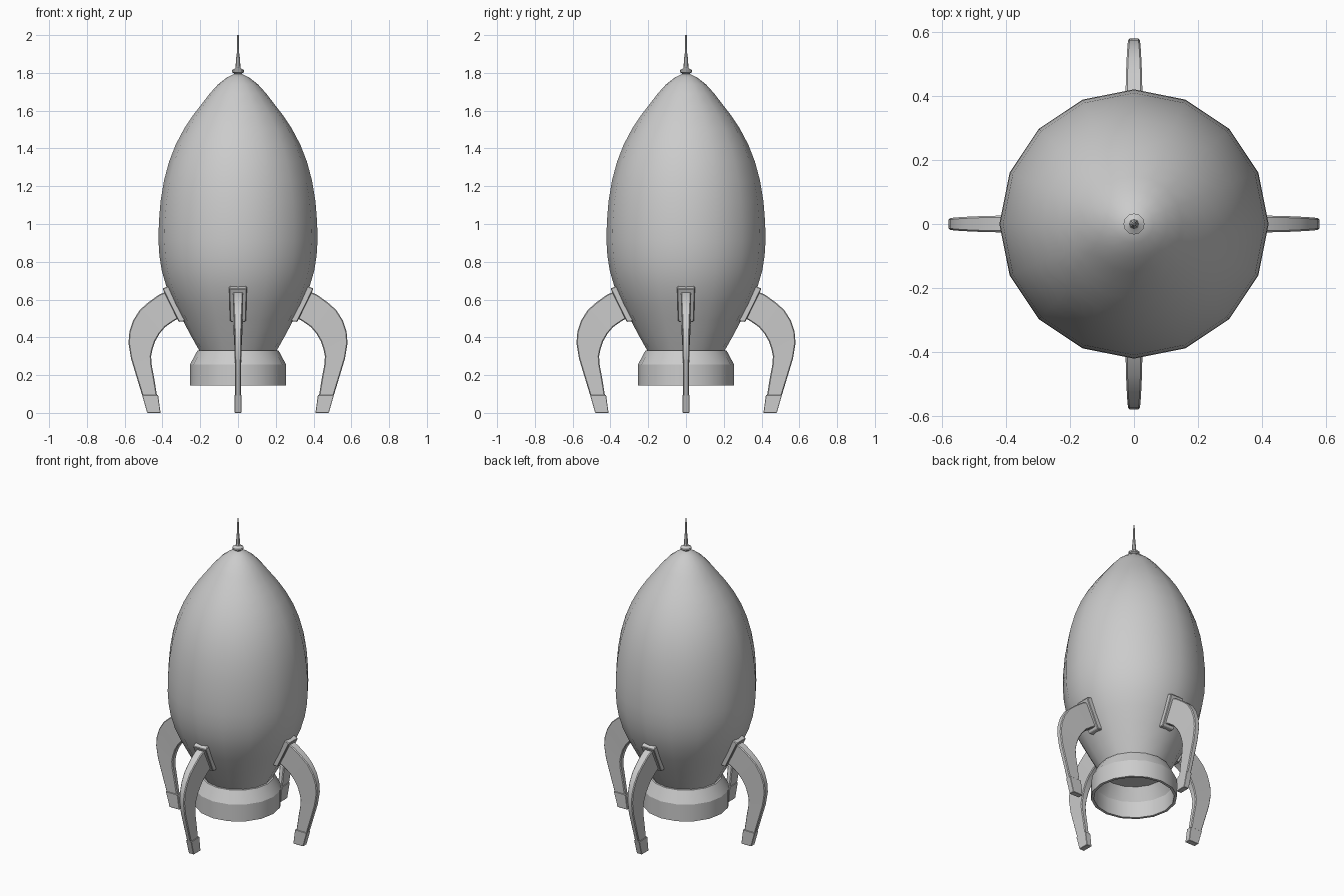
import bpy, bmesh, math
from mathutils import Matrix

cube = bpy.data.objects.get("Cube")
if cube:
    bpy.data.objects.remove(cube, do_unlink=True)

GREY = (0.6, 0.6, 0.6, 1.0)
grey = bpy.data.materials.new("plain grey")
grey.use_nodes = True
grey.diffuse_color = GREY
grey.node_tree.nodes["Principled BSDF"].inputs["Base Color"].default_value = GREY


def finish(name, bm, angle=30):
    """Turn a bmesh into a smooth-shaded object with sharp corners kept."""
    bmesh.ops.recalc_face_normals(bm, faces=bm.faces)
    mesh = bpy.data.meshes.new(name)
    bm.to_mesh(mesh)
    bm.free()
    mesh.materials.append(grey)
    mesh.shade_smooth()
    mesh.set_sharp_from_angle(angle=math.radians(angle))
    obj = bpy.data.objects.new(name, mesh)
    bpy.context.collection.objects.link(obj)
    return obj


def loft(bm, rings, closed=False):
    """Skin a list of rings; cap both ends unless the loft closes on itself."""
    rings = [[bm.verts.new(p) for p in ring] for ring in rings]
    pairs = list(zip(rings, rings[1:]))
    if closed:
        pairs.append((rings[-1], rings[0]))
    for a, b in pairs:
        for i in range(len(a)):
            j = (i + 1) % len(a)
            bm.faces.new((a[i], a[j], b[j], b[i]))
    if not closed:
        bm.faces.new(rings[0])
        bm.faces.new(rings[-1])


def lathe(name, profile, sides=16, closed=False, angle=30):
    """Revolve (radius, height) points about the vertical axis."""
    bm = bmesh.new()
    turns = [2 * math.pi * i / sides for i in range(sides)]
    loft(bm, [[(r * math.cos(t), r * math.sin(t), z) for t in turns]
              for r, z in profile], closed)
    return finish(name, bm, angle)


def strut(name, sections, bevel, turn):
    """Loft sections (outer r, outer z, inner r, inner z, half width) and turn."""
    bm = bmesh.new()
    loft(bm, [[(ro, -w, zo), (ro, w, zo), (ri, w, zi), (ri, -w, zi)]
              for ro, zo, ri, zi, w in sections])
    bmesh.ops.recalc_face_normals(bm, faces=bm.faces)
    edges = [e for e in bm.edges if e.calc_face_angle(0) > math.radians(50)]
    bmesh.ops.bevel(bm, geom=edges, offset=bevel, segments=1, affect='EDGES')
    bmesh.ops.transform(bm, matrix=Matrix.Rotation(turn, 4, 'Z'), verts=bm.verts)
    return finish(name, bm)


# Egg-shaped hull
lathe("hull", [
    (0.205, 0.33), (0.25, 0.41), (0.295, 0.495), (0.34, 0.58), (0.378, 0.665),
    (0.403, 0.75), (0.416, 0.83), (0.421, 0.91), (0.419, 1.01), (0.410, 1.12),
    (0.392, 1.23), (0.365, 1.33), (0.330, 1.42), (0.285, 1.505),
    (0.235, 1.58), (0.20, 1.625), (0.15, 1.69), (0.105, 1.74),
    (0.06, 1.775), (0.02, 1.795)])

# Hollow engine nozzle
lathe("nozzle", [
    (0.215, 0.33), (0.255, 0.255), (0.255, 0.145),
    (0.238, 0.145), (0.238, 0.25), (0.195, 0.333)], closed=True, angle=25)

# Antenna with collar
lathe("antenna_collar", [
    (0.018, 1.785), (0.022, 1.798), (0.033, 1.804), (0.033, 1.814),
    (0.022, 1.82), (0.014, 1.826)], sides=12)
lathe("antenna", [
    (0.016, 1.815), (0.013, 1.835), (0.008, 1.90), (0.006, 1.905),
    (0.004, 2.0)], sides=8)

# Four curved legs, each with a mounting pad and a foot
LEG = [
    (0.375, 0.645, 0.300, 0.510, 0.027),
    (0.420, 0.625, 0.345, 0.483, 0.026),
    (0.475, 0.585, 0.385, 0.455, 0.025),
    (0.520, 0.545, 0.415, 0.420, 0.023),
    (0.555, 0.490, 0.438, 0.380, 0.021),
    (0.575, 0.430, 0.452, 0.340, 0.019),
    (0.580, 0.370, 0.460, 0.300, 0.018),
    (0.567, 0.290, 0.457, 0.255, 0.017),
    (0.540, 0.200, 0.443, 0.180, 0.016),
    (0.505, 0.085, 0.427, 0.080, 0.015)]
PAD = [
    (0.400, 0.658, 0.350, 0.680, 0.047),
    (0.314, 0.482, 0.264, 0.486, 0.042)]
FOOT = [
    (0.508, 0.095, 0.423, 0.095, 0.019),
    (0.481, 0.000, 0.410, 0.000, 0.018)]
for i, side in enumerate(("left", "back", "right", "front")):
    turn = i * math.pi / 2
    strut(side + "_leg", LEG, 0.005, turn)
    strut(side + "_leg_pad", PAD, 0.004, turn)
    strut(side + "_foot", FOOT, 0.002, turn)
